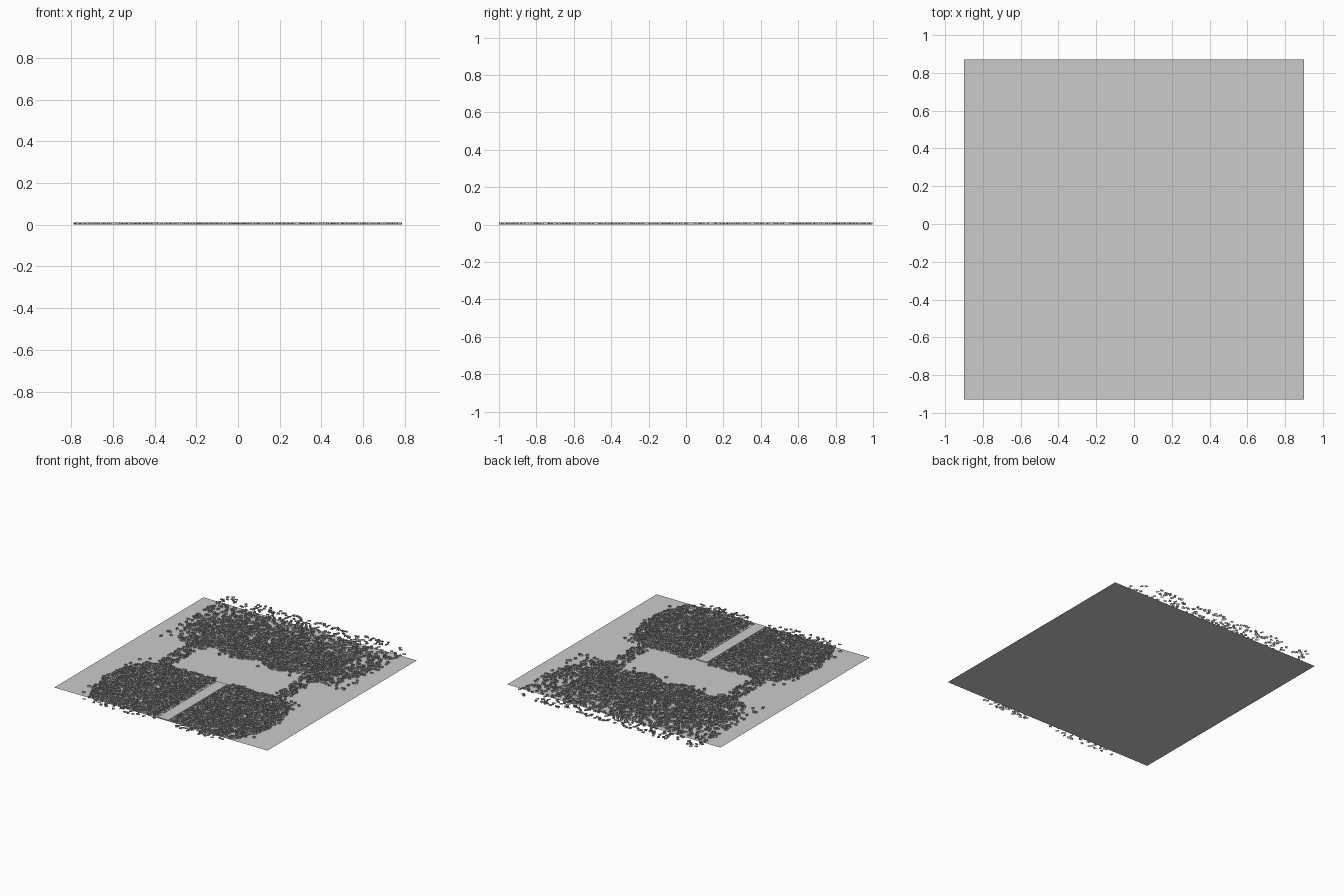
import bpy
import math
import random

if "Cube" in bpy.data.objects:
    bpy.data.objects.remove(bpy.data.objects["Cube"])

random.seed(7)
TUFT_W, TUFT_H = 0.024, 0.011


def mesh_object(name, verts, faces):
    mesh = bpy.data.meshes.new(name)
    mesh.from_pydata(verts, [], faces)
    obj = bpy.data.objects.new(name, mesh)
    bpy.context.collection.objects.link(obj)
    return obj


def add_tuft(verts, faces, x, y):
    """Two crossed upright cards."""
    yaw = random.uniform(0, math.pi)
    for angle in (yaw, yaw + math.pi / 2):
        dx = math.cos(angle) * TUFT_W / 2
        dy = math.sin(angle) * TUFT_W / 2
        i = len(verts)
        verts += [(x - dx, y - dy, 0), (x + dx, y + dy, 0),
                  (x + dx, y + dy, TUFT_H), (x - dx, y - dy, TUFT_H)]
        faces.append((i, i + 1, i + 2, i + 3))


def scatter(name, x0, x1, y0, y1, per_area, density):
    """Fill a rectangle with tufts, thinned by a density function."""
    verts, faces = [], []
    m = TUFT_W / 2
    for _ in range(int(per_area * (x1 - x0) * (y1 - y0))):
        x = random.uniform(x0 + m, x1 - m)
        y = random.uniform(y0 + m, y1 - m)
        if random.random() < density(x, y):
            add_tuft(verts, faces, x, y)
    return mesh_object(name, verts, faces)


def front_density(x, y):
    # rounded outer edge, sparse fringe past the ground edge
    edge = 0.71 - 0.9 * (abs(y + 0.58)) ** 2
    if abs(x) > edge:
        return 0.05
    if y > -0.19 - 0.25 * max(0, abs(x) - 0.45):
        return 0.05
    return 0.25 if y < -0.93 else 1.0


def back_density(x, y):
    # dense near the middle, thinner towards the rear and sides
    if y < 0.17 + 0.06 * math.cos(x * 9) ** 2 or abs(x) > 0.62 + 0.25 * y:
        return 0.08
    d = 1.0 if y < 0.5 else max(0.3, 1.0 - 1.7 * (y - 0.5))
    if y > 0.9:
        d = 0.25
    if abs(x) > 0.55:
        d *= 0.6
    return d


# ground sheet
mesh_object("ground", [(-0.9, -0.93, 0), (0.9, -0.93, 0),
                       (0.9, 0.87, 0), (-0.9, 0.87, 0)], [(0, 1, 2, 3)])

# garden path
bpy.ops.mesh.primitive_cube_add(size=1, location=(0.015, -0.568, 0.003))
path = bpy.context.object
path.name = "garden_path"
path.scale = (0.09, 0.715, 0.006)

# grass areas
scatter("front_left_lawn", -0.73, -0.03, -1.0, -0.16, 3800, front_density)
scatter("front_right_lawn", 0.06, 0.73, -1.0, -0.16, 3800, front_density)
scatter("back_lawn", -0.79, 0.79, 0.14, 1.0, 3500, back_density)
for side, x in (("left", -0.49), ("right", 0.47)):
    scatter(side + "_grass_strip", x - 0.07, x + 0.07, -0.2, 0.2, 1500,
            lambda x, y: 1.0)
